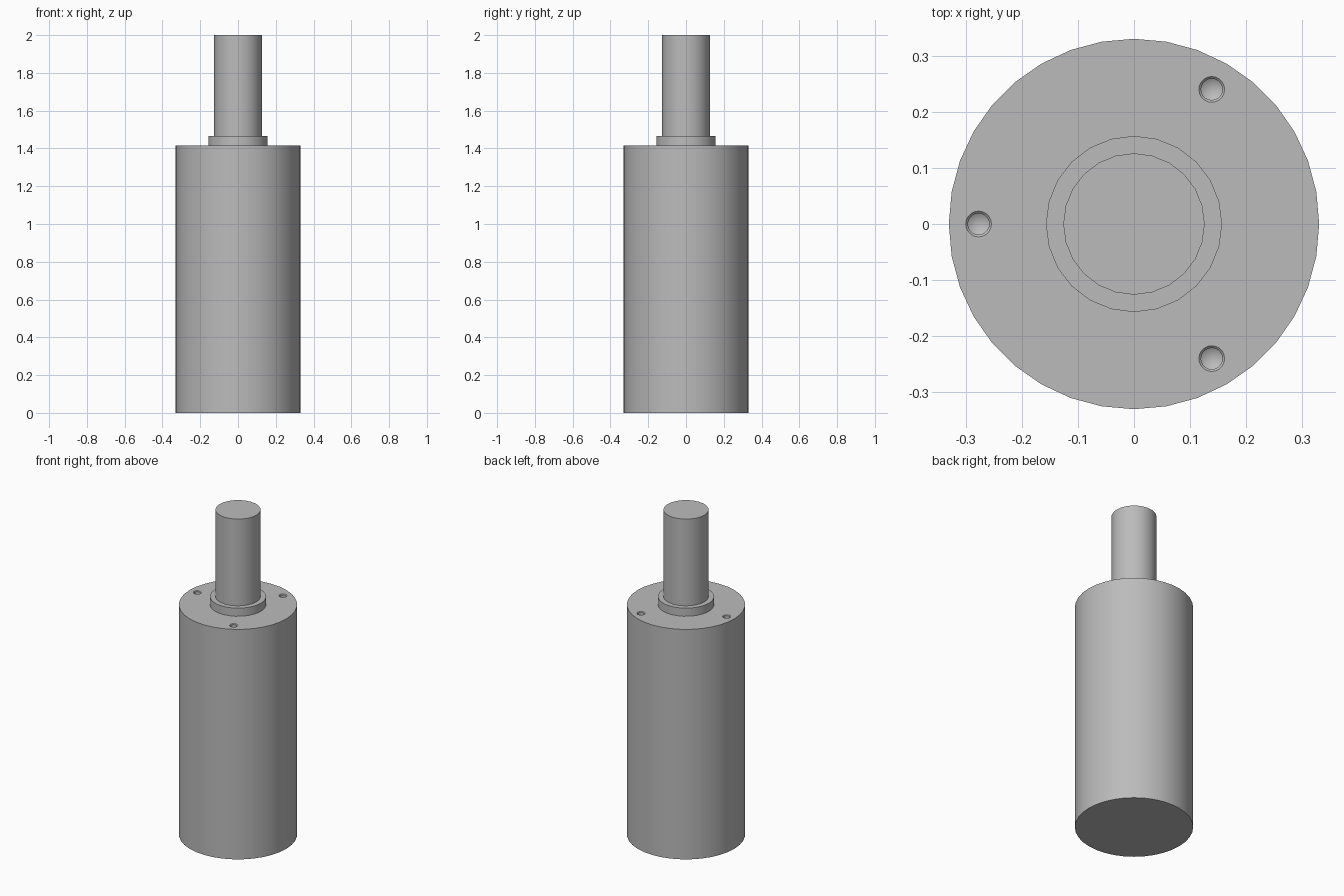
import bpy, bmesh, math
from math import cos, sin, pi

cube = bpy.data.objects.get("Cube")
if cube:
    bpy.data.objects.remove(cube, do_unlink=True)

# Single brushed metal colour
metal = bpy.data.materials.new("grey_metal")
metal.use_nodes = True
colour = (0.5, 0.5, 0.5, 1)
metal.diffuse_color = colour
metal.node_tree.nodes["Principled BSDF"].inputs["Base Color"].default_value = colour


def turned(name, profile, sides, x=0, y=0):
    """Closed solid turned around z from (radius, height) points, bottom to top."""
    bm = bmesh.new()
    rings = []
    for r, z in profile:
        if r == 0:
            rings.append([bm.verts.new((x, y, z))] * sides)
        else:
            rings.append([bm.verts.new((x + r * cos(2 * pi * i / sides),
                                        y + r * sin(2 * pi * i / sides), z))
                          for i in range(sides)])
    for low, high in zip(rings, rings[1:]):
        for i in range(sides):
            j = (i + 1) % sides
            corners = dict.fromkeys([low[i], low[j], high[j], high[i]])
            bm.faces.new(list(corners))
    if profile[0][0] > 0:
        bm.faces.new(rings[0][::-1])
    if profile[-1][0] > 0:
        bm.faces.new(rings[-1])
    bmesh.ops.recalc_face_normals(bm, faces=bm.faces)
    mesh = bpy.data.meshes.new(name)
    bm.to_mesh(mesh)
    bm.free()
    mesh.materials.append(metal)
    obj = bpy.data.objects.new(name, mesh)
    bpy.context.collection.objects.link(obj)
    return obj


def activate(obj):
    bpy.ops.object.select_all(action='DESELECT')
    obj.select_set(True)
    bpy.context.view_layer.objects.active = obj


# Main parts, stacked
top, step = 1.416, 1.466
body = turned("body", [(0.33, 0), (0.33, top)], 36)
collar = turned("collar", [(0.157, top), (0.157, step)], 24)
shaft = turned("shaft", [(0.126, step), (0.126, 2)], 24)

# Three drilled mounting holes with a small countersink and a conical bottom
drill = [(0, top - 0.112), (0.019, top - 0.1), (0.019, top - 0.004),
         (0.023, top), (0.023, top + 0.02)]
for k in range(3):
    angle = pi / 3 + k * 2 * pi / 3
    cutter = turned("hole_cutter", drill, 20, 0.277 * cos(angle), 0.277 * sin(angle))
    cutter.hide_render = True
    activate(body)
    cut = body.modifiers.new("hole", 'BOOLEAN')
    cut.operation = 'DIFFERENCE'
    cut.solver = 'EXACT'
    cut.object = cutter
    bpy.ops.object.modifier_apply(modifier=cut.name)
    bpy.data.objects.remove(cutter, do_unlink=True)

# Smooth walls, crisp rims
for part in (body, collar, shaft):
    activate(part)
    bpy.ops.object.shade_smooth_by_angle(angle=math.radians(30))
